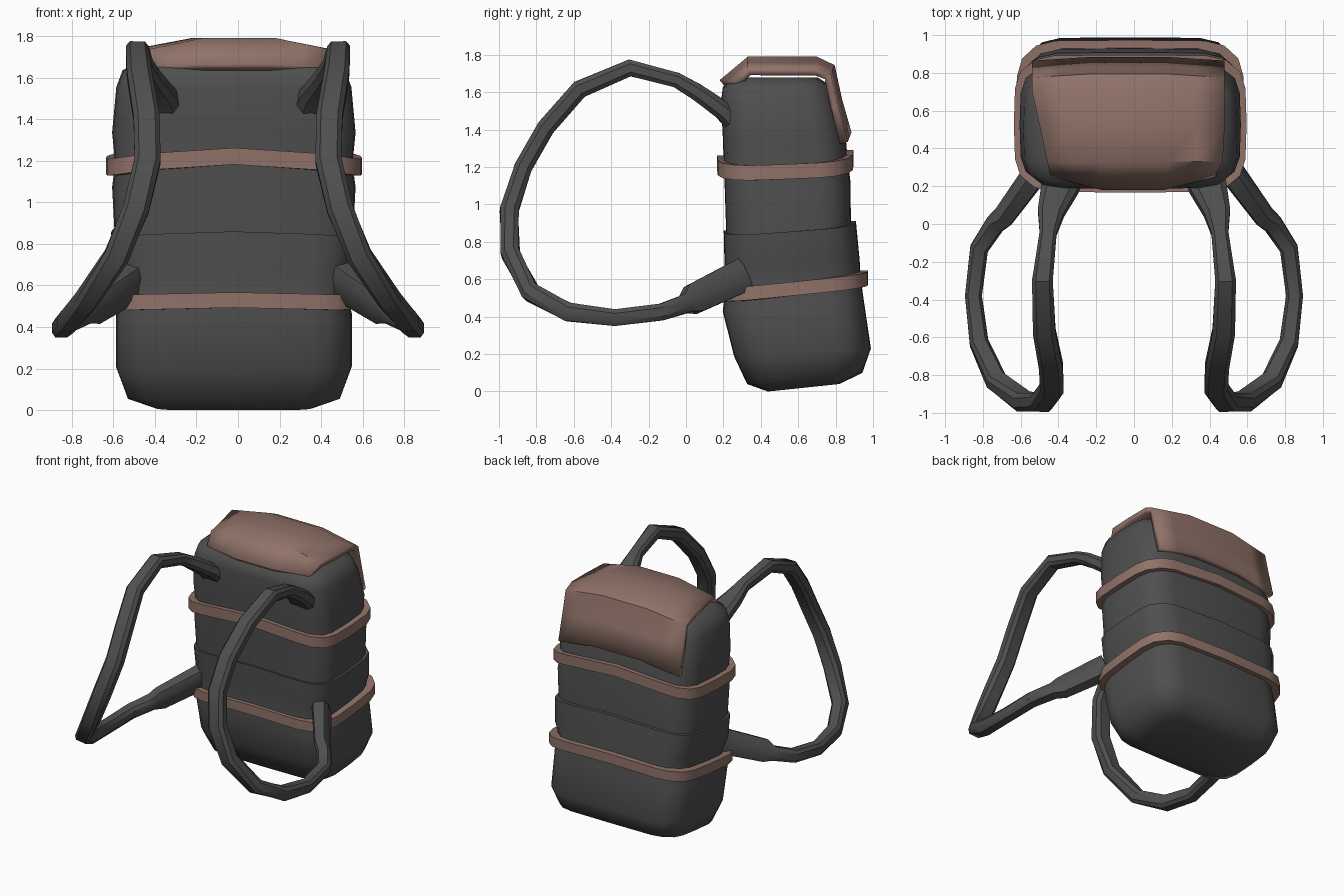
import bpy, bmesh, math
from mathutils import Vector

if "Cube" in bpy.data.objects:
    bpy.data.objects.remove(bpy.data.objects["Cube"])


def material(name, rgb):
    m = bpy.data.materials.new(name)
    m.diffuse_color = (*rgb, 1)
    m.use_nodes = True
    m.node_tree.nodes["Principled BSDF"].inputs["Base Color"].default_value = m.diffuse_color
    return m


CLOTH = material("charcoal_cloth", (0.078, 0.078, 0.078))
LEATHER = material("brown_leather", (0.28, 0.17, 0.14))


def make(name, bm, mat, angle=40, fix_normals=True):
    if fix_normals:
        bmesh.ops.recalc_face_normals(bm, faces=bm.faces)
    me = bpy.data.meshes.new(name)
    bm.to_mesh(me)
    bm.free()
    me.materials.append(mat)
    ob = bpy.data.objects.new(name, me)
    bpy.context.collection.objects.link(ob)
    bpy.ops.object.select_all(action='DESELECT')
    ob.select_set(True)
    bpy.context.view_layer.objects.active = ob
    bpy.ops.object.shade_smooth_by_angle(angle=math.radians(angle))
    return ob


def skin(rings, closed=False):
    """Bridge rings of points; close the stack on itself or cap both ends."""
    bm = bmesh.new()
    vs = [[bm.verts.new(p) for p in r] for r in rings]
    n = len(vs[0])
    pairs = list(zip(vs, vs[1:])) + ([(vs[-1], vs[0])] if closed else [])
    for a, b in pairs:
        for i in range(n):
            j = (i + 1) % n
            bm.faces.new((a[i], a[j], b[j], b[i]))
    if not closed:
        bm.faces.new(vs[0])
        bm.faces.new(vs[-1])
    return bm


def ring(hw, yf, yb, zf, zb, dip=0.0, cx=-0.02):
    """Rounded rectangle, tilted from zf at the front to zb at the back, sagging at the sides."""
    cy, hy = (yf + yb) / 2, (yb - yf) / 2
    rx, ry = hw * 0.34, hy * 0.48
    pts = []
    for q, (sx, sy) in enumerate(((1, 1), (-1, 1), (-1, -1), (1, -1))):
        for k in range(4):
            a = math.radians(q * 90 + k * 30)
            pts.append((sx * (hw - rx) + rx * math.cos(a),
                        sy * (hy - ry) + ry * math.sin(a)))
        # point in the middle of the following side
        a = math.radians(q * 90 + 90)
        pts.append((hw * 1.01 * math.cos(a), hy * 1.01 * math.sin(a)))
    out = []
    for x, y in pts:
        t = (y / hy + 1) / 2
        out.append((cx + x, cy + y, zf + (zb - zf) * t - dip * (x / hw) ** 2))
    return out


# lower bag, ending in a small lip at the seam
make("lower_bag", skin([ring(*r) for r in (
    (0.38, 0.44, 0.82, 0.00, 0.04),
    (0.51, 0.33, 0.94, 0.04, 0.10),
    (0.562, 0.26, 0.985, 0.19, 0.23),
    (0.562, 0.20, 0.945, 0.43, 0.50),
    (0.535, 0.215, 0.93, 0.54, 0.61),
    (0.57, 0.21, 0.925, 0.66, 0.70),
    (0.585, 0.205, 0.905, 0.86, 0.91, 0.03),
    (0.55, 0.23, 0.87, 0.86, 0.91, 0.03))]), CLOTH, 50)

# upper bag, tucked into the lower one
make("upper_bag", skin([ring(*r) for r in (
    (0.565, 0.22, 0.88, 0.80, 0.84, 0.03),
    (0.58, 0.21, 0.875, 1.10, 1.13, 0.04),
    (0.565, 0.205, 0.86, 1.22, 1.25, 0.05),
    (0.58, 0.20, 0.85, 1.36, 1.37, 0.03),
    (0.56, 0.19, 0.795, 1.55, 1.56),
    (0.53, 0.20, 0.765, 1.63, 1.64),
    (0.45, 0.28, 0.70, 1.68, 1.68))]), CLOTH, 60)


# leather belts around the bag
def belt(name, hw, yf, yb, zf, zb, dip, half):
    inner = 0.05
    rings = []
    for d, s in ((0, -1), (0, 1), (inner, 1), (inner, -1)):
        rings.append(ring(hw - d, yf + d, yb - d, zf + s * half, zb + s * half, dip))
    make(name, skin(rings, True), LEATHER, 40)


belt("lower_belt", 0.60, 0.185, 0.97, 0.53, 0.61, 0.02, 0.037)
belt("upper_belt", 0.61, 0.17, 0.892, 1.222, 1.25, 0.06, 0.04)

# leather flap: y, z, left x, right x, edge drop, edge shift in y
FLAP = ((0.18, 1.665, -0.44, 0.43, 0.015, 0.07),
        (0.33, 1.79, -0.46, 0.47, 0.06, 0.0),
        (0.52, 1.79, -0.50, 0.48, 0.06, 0.0),
        (0.70, 1.79, -0.54, 0.48, 0.06, 0.0),
        (0.795, 1.745, -0.54, 0.48, 0.05, -0.02),
        (0.835, 1.56, -0.54, 0.48, 0.03, -0.02),
        (0.885, 1.385, -0.54, 0.48, 0.05, -0.02))
bm = bmesh.new()
grid = []
for y, z, xl, xr, drop, shift in FLAP:
    row = []
    for u in (-1, -0.7, -0.38, 0, 0.38, 0.7, 1):
        e = max(0, abs(u) - 0.38) / 0.62
        row.append(bm.verts.new(((xl + xr) / 2 + u * (xr - xl) / 2,
                                 y + shift * e, z - drop * e)))
    grid.append(row)
for a, b in zip(grid, grid[1:]):
    for i in range(len(a) - 1):
        bm.faces.new((a[i], a[i + 1], b[i + 1], b[i]))
flap = make("top_flap", bm, LEATHER, 40, False)
sol = flap.modifiers.new("thickness", 'SOLIDIFY')
sol.thickness = 0.042
sol.offset = -1

# shoulder strap path: x, y, z, half width, half thickness
STRAP = ((0.37, 0.26, 1.43, 0.10, 0.05),
         (0.39, 0.20, 1.50, 0.10, 0.05),
         (0.44, 0.06, 1.60, 0.07, 0.045),
         (0.455, -0.05, 1.665, 0.045, 0.04),
         (0.485, -0.30, 1.73, 0.055, 0.045),
         (0.475, -0.57, 1.615, 0.06, 0.048),
         (0.44, -0.75, 1.41, 0.063, 0.048),
         (0.435, -0.87, 1.20, 0.063, 0.048),
         (0.49, -0.945, 0.97, 0.063, 0.05),
         (0.585, -0.94, 0.74, 0.06, 0.05),
         (0.73, -0.83, 0.53, 0.055, 0.05),
         (0.82, -0.63, 0.425, 0.05, 0.05),
         (0.85, -0.38, 0.395, 0.045, 0.045),
         (0.82, -0.13, 0.425, 0.048, 0.045),
         (0.735, 0.00, 0.47, 0.05, 0.05),
         (0.69, 0.04, 0.495, 0.05, 0.08),
         (0.50, 0.30, 0.62, 0.06, 0.09))
SECTION = ((1, 0.5), (0.65, 1), (-0.65, 1), (-1, 0.5),
           (-1, -0.5), (-0.65, -1), (0.65, -1), (1, -0.5))
path = [Vector(p[:3]) for p in STRAP]
rings = []
for i, (x, y, z, w, h) in enumerate(STRAP):
    t = (path[min(i + 1, len(path) - 1)] - path[max(i - 1, 0)]).normalized()
    side = Vector((1, 0, 0))
    side = (side - t * side.dot(t)).normalized()
    up = t.cross(side)
    rings.append([path[i] + side * w * a + up * h * b for a, b in SECTION])
strap = make("shoulder_straps", skin(rings), CLOTH, 35)
strap.modifiers.new("mirror", 'MIRROR').use_axis = (True, False, False)
